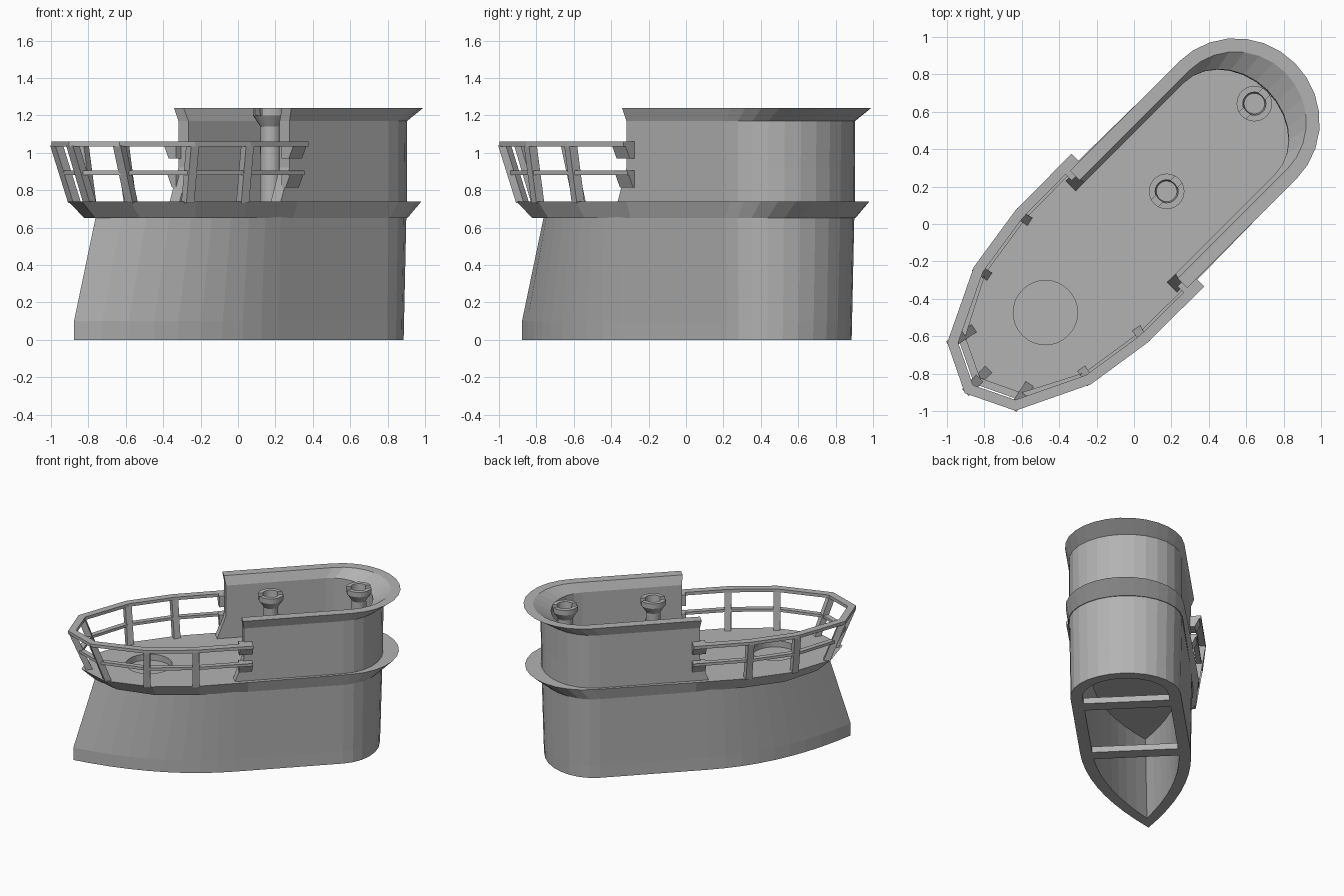
import bpy, bmesh, math
from mathutils import Vector

if "Cube" in bpy.data.objects:
    bpy.data.objects.remove(bpy.data.objects["Cube"], do_unlink=True)

grey = bpy.data.materials.new("hull_grey")
grey.use_nodes = True
colour = (0.45, 0.45, 0.45, 1)
grey.diffuse_color = colour
grey.node_tree.nodes["Principled BSDF"].inputs["Base Color"].default_value = colour

TURN = math.radians(45)  # the tower lies diagonally; parts are built along x


def finish(name, bm):
    bmesh.ops.recalc_face_normals(bm, faces=bm.faces)
    mesh = bpy.data.meshes.new(name)
    bm.to_mesh(mesh)
    bm.free()
    mesh.materials.append(grey)
    obj = bpy.data.objects.new(name, mesh)
    obj.rotation_euler.z = TURN
    bpy.context.collection.objects.link(obj)
    return obj


def rings(name, rows, first=True, last=True):
    """Closed loops stacked on one another, with optional end caps."""
    bm = bmesh.new()
    vs = [[bm.verts.new(p) for p in row] for row in rows]
    n = len(rows[0])
    for a, b in zip(vs, vs[1:]):
        for i in range(n):
            j = (i + 1) % n
            bm.faces.new((a[i], a[j], b[j], b[i]))
    if first:
        bm.faces.new(vs[0])
    if last:
        bm.faces.new(vs[-1])
    return finish(name, bm)


def strip(name, rows):
    """Open paths forming a closed section; the ends are capped by quads."""
    bm = bmesh.new()
    vs = [[bm.verts.new(p) for p in row] for row in rows]
    m = len(vs)
    for k in range(m):
        a, b = vs[k], vs[(k + 1) % m]
        for i in range(len(a) - 1):
            bm.faces.new((a[i], a[i + 1], b[i + 1], b[i]))
    for end in (0, -1):
        for k in range(m // 2 - 1):
            bm.faces.new([vs[r][end] for r in (k, k + 1, m - 2 - k, m - 1 - k)])
    return finish(name, bm)


def mirror_path(half):
    """Half path (y >= 0) ending on or near the centre line, then its mirror."""
    skip = 1 if abs(half[-1][1]) < 1e-6 else 0
    return half + [(x, -y) for x, y in reversed(half[:len(half) - skip])]


def stern(centre, a, b, steps=7):
    arc = [k * math.pi / 2 / steps for k in range(steps + 1)]
    half = [(centre + a * math.sin(t), b * math.cos(t)) for t in arc]
    half[-1] = (centre + a, 0)
    return half


def outline(nose, tail):
    loop = mirror_path(nose[1:] + tail)
    return [nose[0]] + loop


def at(path, z):
    return [(x, y, z) for x, y in path]


def hull_plan(tip, b, centre, a):
    x0, steps = -0.1, 9
    nose = []
    for k in range(steps + 1):
        t = 1 - k / steps
        nose.append((x0 + (tip - x0) * t, b * (1 - t * t)))
    return outline(nose, stern(centre, a, b))


# Hollow lower hull with a sharp bow
rings("lower_hull", [
    at(hull_plan(-0.97, 0.32, 0.72, 0.27), 0.6),
    at(hull_plan(-1.1, 0.32, 0.72, 0.26), 0),
    at(hull_plan(-1.24, 0.41, 0.72, 0.34), 0),
    at(hull_plan(-1.24, 0.41, 0.72, 0.345), 0.1),
    at(hull_plan(-1.075, 0.42, 0.72, 0.36), 0.66)], last=False)

# Flared deck
low_nose = [(-1.08, 0), (-0.95, 0.21), (-0.68, 0.36), (-0.36, 0.41), (0, 0.42)]
top_nose = [(-1.18, 0), (-1.05, 0.235), (-0.72, 0.4), (-0.38, 0.45), (0, 0.45)]
deck = rings("deck", [
    at(outline(low_nose, stern(0.72, 0.365, 0.425)), 0.65),
    at(outline(top_nose, stern(0.775, 0.43, 0.44)), 0.74)])


def cut(obj, cutter):
    mod = obj.modifiers.new("cut", "BOOLEAN")
    mod.object = cutter
    mod.solver = "EXACT"
    cutter.hide_render = True
    bpy.context.view_layer.objects.active = obj
    bpy.ops.object.modifier_apply(modifier=mod.name)
    bpy.data.objects.remove(cutter, do_unlink=True)


def circle(x, r, z, n=24):
    return [(x + r * math.cos(k * math.tau / n), r * math.sin(k * math.tau / n), z)
            for k in range(n)]


# Round gun well sunk in the fore deck
cut(deck, rings("well_cutter", [circle(-0.67, 0.172, 0.69, 32), circle(-0.67, 0.172, 0.8, 32)]))


# Bridge wall: a U shape with a lip that flares towards the stern
def wall_path(start, centre, a, b):
    return mirror_path([(start, b)] + stern(centre, a, b))


strip("bridge_wall", [
    at(wall_path(-0.1, 0.72, 0.365, 0.42), 0.73),
    at(wall_path(-0.03, 0.72, 0.365, 0.42), 0.92),
    at(wall_path(-0.03, 0.72, 0.37, 0.42), 1.17),
    at(wall_path(-0.04, 0.785, 0.432, 0.444), 1.24),
    at(wall_path(-0.04, 0.785, 0.36, 0.372), 1.24),
    at(wall_path(-0.03, 0.72, 0.29, 0.345), 1.17),
    at(wall_path(-0.03, 0.72, 0.285, 0.345), 0.92),
    at(wall_path(-0.1, 0.72, 0.285, 0.345), 0.73)])

# Railing: foot and head of the sloping fence, from the bridge to the bow
foot = mirror_path([(0.03, 0.43), (-0.39, 0.425), (-0.75, 0.37), (-1.02, 0.215), (-1.12, 0)])
head = mirror_path([(0.03, 0.475), (-0.4, 0.472), (-0.76, 0.417), (-1.135, 0.237), (-1.25, 0)])
FOOT_Z, HEAD_Z = 0.73, 1.05


def fence(z):
    t = (z - FOOT_Z) / (HEAD_Z - FOOT_Z)
    return [Vector(a).lerp(Vector(b), t) for a, b in zip(foot, head)]


def offset(path, d):
    out = []
    for i, p in enumerate(path):
        before = (p - path[i - 1]).normalized() if i else None
        after = (path[i + 1] - p).normalized() if i < len(path) - 1 else before
        before = before or after
        t = (before + after).normalized()
        q = p + Vector((t.y, -t.x)) * d / max(t.dot(after), 0.5)
        out.append((q.x, q.y))
    return out


def rail(name, z, width, height):
    path = fence(z)
    a, b = offset(path, width / 2), offset(path, -width / 2)
    strip(name, [at(a, z - height / 2), at(a, z + height / 2),
                 at(b, z + height / 2), at(b, z - height / 2)])


rail("top_rail", 1.047, 0.055, 0.025)
rail("middle_rail", 0.893, 0.04, 0.022)

# Sloping fence posts
for i in range(1, len(foot) - 1):
    lo, hi = Vector(foot[i]), Vector(head[i])
    out = (hi - lo).normalized()
    side = Vector((-out.y, out.x))

    def square(c, z, s=0.025):
        return [(*(c + out * s * p + side * s * q), z)
                for p, q in ((-1, -1), (1, -1), (1, 1), (-1, 1))]
    rings("rail_post_%d" % i, [square(lo, FOOT_Z), square(hi, HEAD_Z - 0.01)])

# Brackets where the rails meet the bridge wall
for side, label in ((1, "left"), (-1, "right")):
    for part, z, v in (("upper", 1.06, 0.5), ("lower", 0.905, 0.475)):
        def slab(width, height):
            return [(x, side * y, height) for x, y in
                    ((-0.07, 0.4), (0.03, 0.4), (0.03, width), (-0.07, width))]
        rings("%s_%s_bracket" % (label, part), [slab(v - 0.045, z - 0.09), slab(v, z)])


def box(name, x, w, y, z0, z1):
    base = [(x - w, -y), (x + w, -y), (x + w, y), (x - w, y)]
    return rings(name, [at(base, z0), at(base, z1)])


# Cross beams inside the open bottom
box("rear_cross_beam", 0.58, 0.05, 0.36, 0.001, 0.05)
box("front_cross_beam", -0.145, 0.05, 0.36, 0.001, 0.05)

# Periscope stands with slotted, flared cups
profile = [(0.058, 0.73), (0.055, 1.14), (0.095, 1.2), (0.095, 1.24),
           (0.062, 1.24), (0.055, 1.16)]
for name, x in (("front_periscope_stand", 0.247), ("rear_periscope_stand", 0.91)):
    stand = rings(name, [circle(x, r, z) for r, z in profile])
    cut(stand, box("slot_cutter", x, 0.15, 0.025, 1.2, 1.3))
